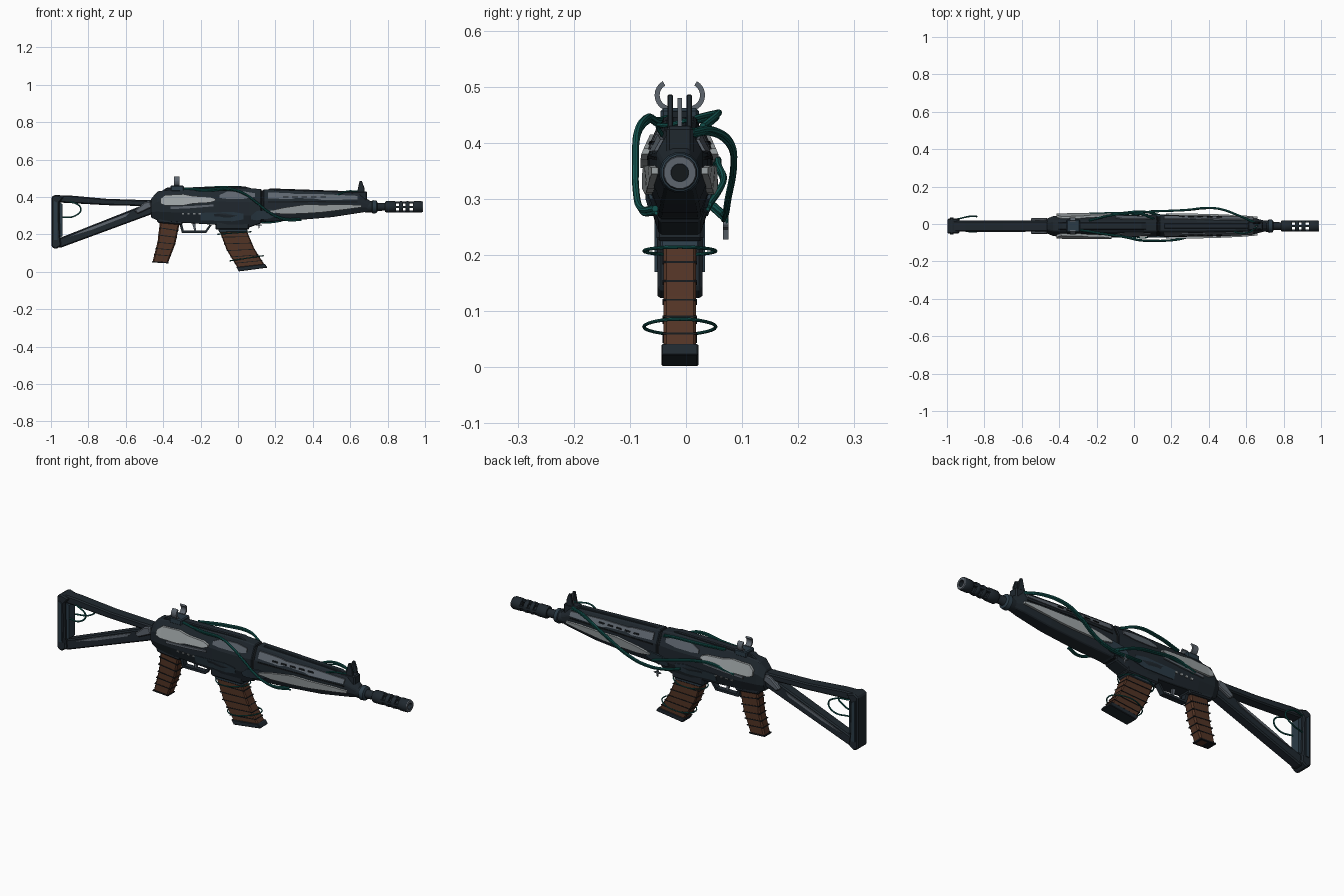
import bpy, bmesh, math
from mathutils import Vector

old = bpy.data.objects.get("Cube")
if old:
    bpy.data.objects.remove(old)

CY = -0.011      # centre plane of the rifle
AXIS_Z = 0.347   # bore height


def material(name, *rgb):
    m = bpy.data.materials.new(name)
    m.use_nodes = True
    col = (*rgb, 1)
    m.diffuse_color = col
    m.node_tree.nodes["Principled BSDF"].inputs["Base Color"].default_value = col
    return m


DARK = material("dark_slate", .014, .021, .028)
SLATE = material("blue_slate", .024, .044, .062)
BLACK = material("soft_black", .007, .009, .011)
LIGHT = material("light_grey", .33, .36, .37)
MID = material("mid_grey", .11, .13, .155)
TEAL = material("teal", .007, .1, .09)
BROWN = material("brown", .083, .033, .018)


def finish(name, bm, mat, bevel=0.0):
    bmesh.ops.recalc_face_normals(bm, faces=bm.faces)
    mesh = bpy.data.meshes.new(name)
    bm.to_mesh(mesh)
    bm.free()
    mesh.materials.append(mat)
    ob = bpy.data.objects.new(name, mesh)
    bpy.context.collection.objects.link(ob)
    if bevel:
        mod = ob.modifiers.new("soft_edges", 'BEVEL')
        mod.width, mod.segments = bevel, 1
    return ob


def prism(name, pts, lo, hi, mat, bevel=0.0, axis='y'):
    """Outline extruded across the rifle (axis y) or along it (axis x)."""
    bm = bmesh.new()
    put = (lambda p, d: (p[0], CY + d, p[1])) if axis == 'y' else (lambda p, d: (d, CY + p[0], p[1]))
    a, b = [[bm.verts.new(put(p, d)) for p in pts] for d in (lo, hi)]
    bm.faces.new(a)
    bm.faces.new(b[::-1])
    for i in range(len(pts)):
        j = (i + 1) % len(pts)
        bm.faces.new((a[i], b[i], b[j], a[j]))
    return finish(name, bm, mat, bevel)


def box(name, x0, x1, z0, z1, lo, hi, mat, bevel=0.0):
    return prism(name, [(x0, z0), (x1, z0), (x1, z1), (x0, z1)], lo, hi, mat, bevel)


def loft(name, rings, mat, closed=False, bevel=0.0):
    bm = bmesh.new()
    rows = [[bm.verts.new(p) for p in r] for r in rings]
    n = len(rows[0])
    for a, b in zip(rows, rows[1:] + (rows[:1] if closed else [])):
        for i in range(n):
            bm.faces.new((a[i], a[(i + 1) % n], b[(i + 1) % n], b[i]))
    if not closed:
        bm.faces.new(rows[0])
        bm.faces.new(rows[-1][::-1])
    return finish(name, bm, mat, bevel)


def lathe(name, profile, mat, closed=False, n=16):
    """Profile of (x, radius) turned around the bore."""
    turn = [math.tau * (i + .5) / n for i in range(n)]
    return loft(name, [[(x, CY + r * math.cos(t), AXIS_Z + r * math.sin(t)) for t in turn]
                       for x, r in profile], mat, closed)


def cable(name, pts, radius, mat=TEAL, cyclic=False):
    cu = bpy.data.curves.new(name, 'CURVE')
    cu.dimensions, cu.bevel_depth, cu.bevel_resolution = '3D', radius, 2
    cu.resolution_u, cu.use_fill_caps = 8, True
    sp = cu.splines.new('BEZIER')
    sp.bezier_points.add(len(pts) - 1)
    for bp, p in zip(sp.bezier_points, pts):
        bp.co = p
        bp.handle_left_type = bp.handle_right_type = 'AUTO'
    sp.use_cyclic_u = cyclic
    cu.materials.append(mat)
    ob = bpy.data.objects.new(name, cu)
    bpy.context.collection.objects.link(ob)
    return ob


# Body hull: x, bottom, top, half width
HULL = [(-.465, .29, .39, .04), (-.43, .275, .43, .054), (-.34, .265, .44, .058), (-.1, .25, .445, .058),
        (-.05, .237, .447, .057), (.06, .237, .447, .056), (.15, .268, .44, .056), (.3, .275, .435, .055),
        (.5, .292, .428, .05), (.65, .315, .42, .041), (.715, .325, .372, .025)]


def section(x):
    for a, b in zip(HULL, HULL[1:]):
        if x <= b[0]:
            t = (x - a[0]) / (b[0] - a[0])
            return [p + (q - p) * t for p, q in zip(a, b)][1:]
    return HULL[-1][1:]


def half_ring(x):
    zb, zt, w = section(x)
    h = zt - zb
    return [(.65 * w, zb), (w, zb + .3 * h), (w, zt - .35 * h), (.5 * w, zt)]


def hull_y(x, z):
    ring = half_ring(x)
    for (wa, za), (wb, zb) in zip(ring, ring[1:]):
        if z <= zb:
            return wa + (wb - wa) * max(0, (z - za) / (zb - za))
    return ring[-1][0]


def hull_ring(x):
    half = half_ring(x)
    return [(x, CY + w, z) for w, z in half] + [(x, CY - w, z) for w, z in half[::-1]]


def plate(name, stations, side, mat, lift=.008):
    """Panel following the hull, from stations of (x, low z, high z)."""
    rings = []
    for x, lo, hi in stations:
        ring = [(x, CY + side * (hull_y(x, z) + d), z) for d, z in
                ((-.012, lo), (lift, lo), (lift, hi), (-.012, hi))]
        rings.append(ring)
    return loft(name, rings, mat)


xs = [s[0] for s in HULL]
loft("receiver", [hull_ring(x) for x in xs[:6] + [.125]], DARK, bevel=.004)
loft("body_seam", [[(p[0], CY + (p[1] - CY) * .93, AXIS_Z + (p[2] - AXIS_Z) * .93) for p in hull_ring(x)]
                   for x in (.11, .15)], BLACK)
loft("handguard", [hull_ring(x) for x in [.135] + xs[6:]], DARK, bevel=.004)
prism("top_cover", [(-.41, .43), (-.38, .45), (.04, .456), (.1, .435)], -.02, .02, DARK, .004)
prism("top_rail", [(.15, .43), (.17, .446), (.6, .431), (.64, .41)], -.014, .014, DARK, .003)

# Side panels on both sides
for s, tag in ((-1, "right"), (1, "left")):
    plate(tag + "_rear_panel", [(-.415, .365, .39), (-.39, .355, .41), (-.29, .355, .415), (-.24, .365, .405),
                                (-.15, .37, .4), (-.12, .38, .39)], s, LIGHT, .012)
    plate(tag + "_rear_trim", [(-.36, .335, .348), (-.25, .34, .352), (-.13, .35, .36)], s, MID, .007)
    plate(tag + "_front_panel", [(.17, .318, .326), (.24, .308, .342), (.36, .312, .36), (.45, .318, .358),
                                 (.58, .334, .36), (.66, .345, .356)], s, LIGHT, .012)
    plate(tag + "_front_upper_strip", [(.16, .393, .425), (.28, .388, .42), (.31, .395, .415), (.42, .39, .415),
                                       (.45, .384, .415), (.64, .386, .406)], s, MID, .006)
    plate(tag + "_receiver_strip", [(-.1, .395, .41), (-.06, .39, .428), (.03, .39, .43), (.09, .4, .42)],
          s, MID, .005)
    plate(tag + "_front_shadow_line", [(.16, .37, .376), (.4, .372, .378), (.64, .37, .375)], s, BLACK, .003)
    plate(tag + "_joint_panel", [(.07, .28, .3), (.1, .275, .325), (.17, .285, .335), (.2, .3, .325)],
          s, SLATE, .006)
    plate(tag + "_lower_panel", [(-.2, .275, .315), (-.03, .27, .32), (.03, .28, .31)], s, SLATE, .003)
    for i in range(5):
        x = .24 + i * .05
        plate(tag + "_vent", [(x, .397, .403), (x + .03, .397, .403)], s, BLACK, .01)
    for i in range(4):
        x = -.3 + i * .03
        plate(tag + "_rivet", [(x, .305, .313), (x + .012, .305, .313)], s, LIGHT, .004)

# Barrel and muzzle brake
lathe("barrel", [(.68, .03), (.73, .032), (.745, .022), (.8, .02)], DARK)
lathe("barrel_collar", [(.715, .026), (.72, .037), (.74, .034), (.745, .026)], SLATE)
for a, b in ((.787, .845), (.861, .882), (.895, .918), (.936, .986)):
    lathe("brake_ring", [(a, .015), (a, .027), (a + .006, .031), (b - .006, .031), (b, .027), (b, .015)],
          DARK, True)
lathe("muzzle_face", [(.984, .017), (.984, .0295), (.988, .0285), (.988, .017)], MID, True)
lathe("bore_plug", [(.938, .016), (.96, .016)], BLACK)
for dy, dz in ((1, 0), (-1, 0), (0, 1), (0, -1)):
    y, z = .024 * dy, AXIS_Z + .024 * dz
    box("brake_rail", .84, .94, z - .006, z + .006, y - .006, y + .006, DARK)

# Front sight
for s in (-1, 1):
    y = s * .017
    prism("front_sight_wing", [(.62, .4), (.68, .39), (.675, .45), (.662, .486), (.65, .486), (.64, .44)],
          y - .005, y + .005, DARK, .002)
prism("front_sight_post", [(.645, .4), (.665, .4), (.66, .48), (.65, .48)], -.004, .004, MID)
box("front_sight_base", .61, .69, .37, .43, -.024, .024, DARK, .006)

# Rear sight with two curved horns
box("rear_sight_base", -.36, -.29, .43, .462, -.034, .034, SLATE, .005)
for s in (-1, 1):
    sweep = [math.radians(-75 + 15 * i) for i in range(10)]
    arc = [(s * (.016 + r * math.cos(t)), .485 + .028 * math.sin(t) * r / .028)
           for r, seq in ((.029, sweep), (.02, sweep[::-1])) for t in seq]
    prism("rear_sight_horn", arc, -.343, -.313, MID, axis='x')


# Grip and magazine: leaning stacks from rows of (rear x, rear z, front x, front z)
def stack_point(rows, t):
    k = min(int(t * (len(rows) - 1)), len(rows) - 2)
    f = t * (len(rows) - 1) - k
    p, q = Vector(rows[k]), Vector(rows[k + 1])
    return p.lerp(q, f)


def stack(name, rows, t0, t1, half, mat, grow=0.0, bevel=0.0):
    cuts = [stack_point(rows, t0 + (t1 - t0) * i / 6) for i in range(7)]
    pts = [(c[0] - grow, c[1]) for c in cuts] + [(c[2] + grow, c[3]) for c in cuts[::-1]]
    return prism(name, pts, -half, half, mat, bevel)


GRIP = [(-.415, .29, -.31, .27), (-.43, .16, -.335, .15), (-.458, .05, -.375, .045)]
MAG = [(-.105, .235, .04, .235), (-.06, .115, .088, .122), (.01, .002, .152, .022)]
stack("grip", GRIP, 0, 1, .026, BROWN, bevel=.007)
stack("grip_cap", GRIP, .97, 1, .028, BLACK, .002)
stack("magazine", MAG, 0, .96, .029, BROWN, bevel=.005)
stack("magazine_collar", MAG, 0, .1, .034, SLATE, .004, .003)
stack("magazine_base", MAG, .9, 1, .033, DARK, .005, .004)
for i in range(5):
    t = .2 + i * .15
    stack("magazine_wrap", MAG, t, t + .016, .031, BLACK, .002)
    stack("grip_wrap", GRIP, t, t + .018, .028, BLACK, .002)
box("magazine_well", -.12, .06, .225, .27, -.042, .042, DARK, .006)
prism("grip_mount", [(-.44, .3), (-.43, .262), (-.3, .25), (-.28, .3)], -.038, .038, DARK, .006)

# Trigger and its guard
prism("trigger_guard", [(-.315, .26), (-.3, .208), (-.17, .208), (-.14, .25), (-.152, .252), (-.175, .22),
                        (-.29, .22), (-.3, .26)], -.014, .014, DARK)
prism("trigger", [(-.245, .26), (-.235, .222), (-.225, .222), (-.228, .26)], -.006, .006, MID)

# Folding stock
prism("stock_top_bar", [(-.985, .41), (-.9, .408), (-.7, .39), (-.45, .382), (-.45, .35), (-.7, .356),
                        (-.95, .37)], -.029, .029, DARK, .006)
prism("stock_lower_bar", [(-.985, .135), (-.95, .128), (-.45, .312), (-.45, .365), (-.53, .348), (-.95, .182)],
      -.026, .026, DARK, .006)
prism("butt_plate", [(-.998, .135), (-.975, .12), (-.945, .14), (-.952, .2), (-.955, .37), (-.93, .4), (-.975, .413),
                     (-.998, .4)], -.04, .04, DARK, .006)
prism("butt_lining", [(-.955, .18), (-.938, .19), (-.938, .36), (-.955, .375)], -.025, .025, SLATE)
prism("stock_hinge", [(-.555, .325), (-.535, .31), (-.46, .345), (-.47, .378), (-.5, .372)], -.042, .042, MID, .005)
for s in (-1, 1):
    lo, hi = sorted((s * .026, s * .031))
    prism("stock_lower_trim", [(-.9, .188), (-.78, .225), (-.6, .295), (-.58, .316), (-.8, .232)], lo, hi, MID)
    lo, hi = sorted((s * .04, s * .045))
    prism("butt_trim", [(-.985, .17), (-.965, .17), (-.968, .37), (-.985, .38)], lo, hi, SLATE)

# Loose cables, each with a thinner strand beside it
RUNS = {
    "right_cable": [(-.3, -.03, .445), (-.17, -.052, .44), (-.05, -.07, .445), (.03, -.087, .42), (.1, -.09, .37),
                    (.17, -.089, .315), (.25, -.08, .283), (.33, -.055, .283)],
    "left_front_cable": [(.64, .01, .42), (.56, .045, .424), (.46, .08, .40), (.38, .085, .36), (.28, .075, .3),
                         (.18, .07, .272), (.08, .065, .275), (.0, .048, .29)],
    "left_rear_cable": [(.16, .04, .29), (.05, .066, .33), (-.08, .058, .36), (-.2, .056, .37), (-.31, .05, .345)],
    "top_cable": [(.1, .03, .43), (.03, .055, .45), (-.1, .05, .452), (-.24, .02, .445)],
}
for name, pts in RUNS.items():
    cable(name, pts, .006)
    cable(name + "_strand", [(x + .008, y * .97, z - .008) for x, y, z in pts], .0035)
cable("sight_cable", [(.53, -.04, .41), (.58, -.05, .43), (.64, -.03, .432), (.66, .0, .44)], .004)
for s in (-1, 1):
    cable("stock_loop", [(-.95, s * .025, .375), (-.88, s * .04, .37), (-.84, s * .04, .335), (-.87, s * .042, .3),
                         (-.95, s * .025, .29)], .004)
for t in (.14, .74):
    c = stack_point(MAG, t)
    ring = [(c[0] - .003, -.025, c[1]), (c[0] - .003, .025, c[1]), (c[2] + .003, .025, c[3] + .01),
            (c[2] + .003, -.025, c[3] + .01)]
    cable("magazine_cord", [(x, CY + y * 1.3, z) for x, y, z in ring], .003, cyclic=True)

# Hanging charm
cable("charm_cord", [(.11, .062, .275), (.113, .072, .265), (.112, .072, .252)], .003)
for dx, dz in ((.02, .005), (.005, .022)):
    prism("charm", [(.112 - dx, .25), (.112, .25 - dz), (.112 + dx, .25), (.112, .25 + dz)], .077, .087, MID)

# Turn the cables into meshes and smooth the round parts
bpy.ops.object.select_all(action='DESELECT')
for ob in list(bpy.context.collection.objects):
    if ob.type == 'CURVE' or (ob.type == 'MESH' and ob.name.startswith(("barrel", "brake_ring", "muzzle"))):
        ob.select_set(True)
        bpy.context.view_layer.objects.active = ob
bpy.ops.object.convert(target='MESH')
bpy.ops.object.shade_smooth_by_angle(angle=math.radians(35))
